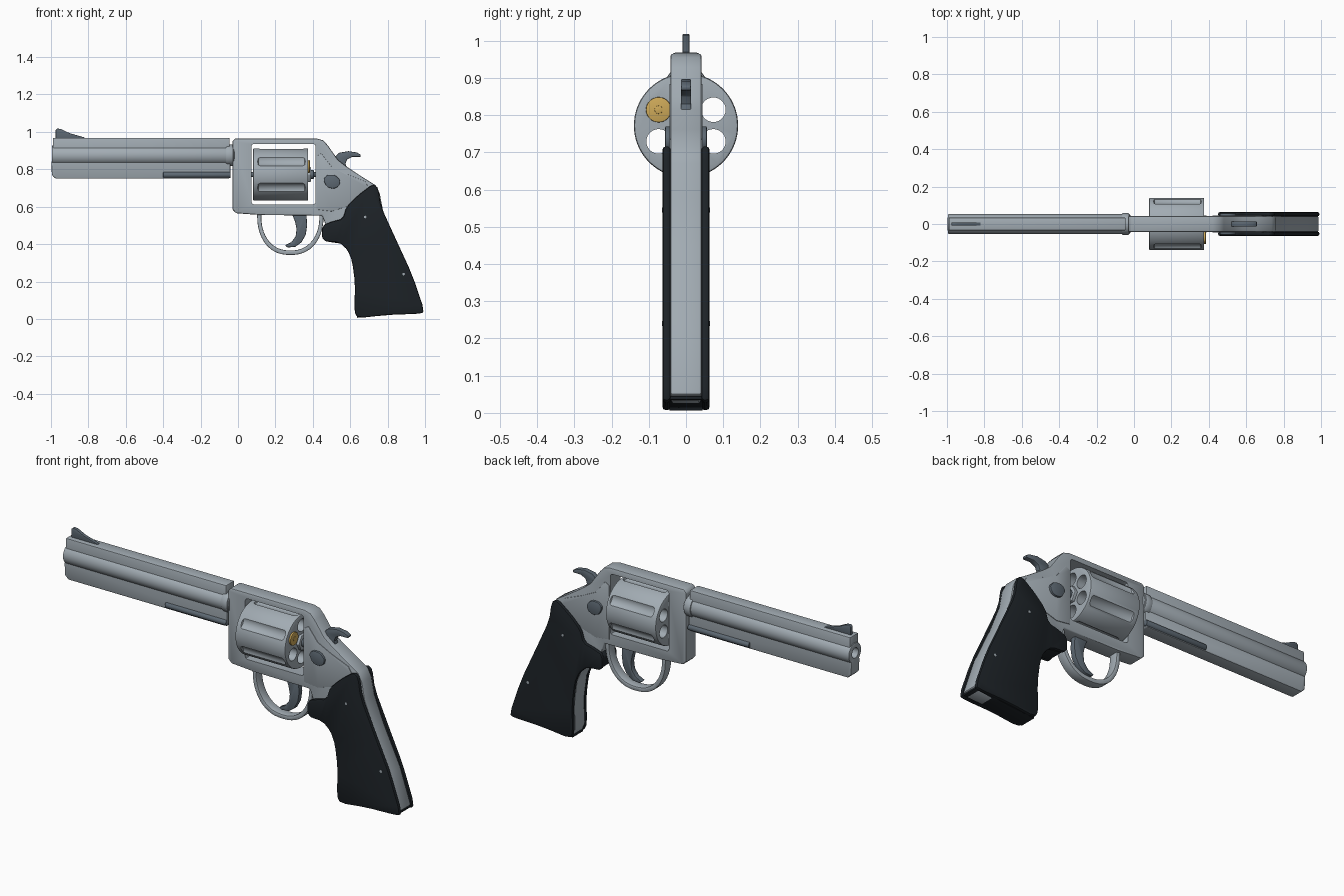
import bpy, bmesh, math
from mathutils import Vector, Matrix

if "Cube" in bpy.data.objects:
    bpy.data.objects.remove(bpy.data.objects["Cube"])


def material(name, rgb):
    m = bpy.data.materials.new(name)
    m.diffuse_color = (*rgb, 1)
    m.use_nodes = True
    m.node_tree.nodes["Principled BSDF"].inputs["Base Color"].default_value = m.diffuse_color
    return m


STEEL = material("steel", (0.36, 0.41, 0.45))
DARK = material("dark_steel", (0.11, 0.14, 0.17))
BLACK = material("grip_black", (0.012, 0.016, 0.02))
BRASS = material("brass", (0.62, 0.40, 0.10))


def activate(o):
    bpy.ops.object.select_all(action='DESELECT')
    o.select_set(True)
    bpy.context.view_layer.objects.active = o


def finish(name, bm, mat, bevel=0.0, segs=2):
    bmesh.ops.recalc_face_normals(bm, faces=bm.faces)
    me = bpy.data.meshes.new(name)
    bm.to_mesh(me)
    bm.free()
    o = bpy.data.objects.new(name, me)
    bpy.context.collection.objects.link(o)
    me.materials.append(mat)
    activate(o)
    if bevel:
        b = o.modifiers.new("bevel", 'BEVEL')
        b.width, b.segments, b.limit_method = bevel, segs, 'ANGLE'
        b.angle_limit = math.radians(40)
        bpy.ops.object.modifier_apply(modifier="bevel")
    bpy.ops.object.shade_smooth_by_angle(angle=math.radians(35))
    return o


def rounded(pts, times=1, cut=0.2):
    for _ in range(times):
        out = []
        for i, p in enumerate(pts):
            p, a, b = Vector(p), Vector(pts[i - 1]), Vector(pts[(i + 1) % len(pts)])
            out += [p.lerp(a, cut), p.lerp(b, cut)]
        pts = out
    return pts


def plate(name, pts, y0, y1, mat=STEEL, bevel=0.006, segs=2):
    """Side outline (x, z) extruded from y0 to y1."""
    bm = bmesh.new()
    f = bm.faces.new([bm.verts.new((x, y0, z)) for x, z in pts])
    r = bmesh.ops.extrude_face_region(bm, geom=[f])
    bmesh.ops.translate(bm, vec=(0, y1 - y0, 0),
                        verts=[v for v in r['geom'] if isinstance(v, bmesh.types.BMVert)])
    return finish(name, bm, mat, bevel, segs)


def rod(name, x0, x1, r, y, z, mat=STEEL, n=32, bevel=0.0, axis='X'):
    """Cylinder along x (or along y, when x0, x1 are y limits and y is x)."""
    bm = bmesh.new()
    rot = Matrix.Rotation(math.pi / 2, 4, 'Y' if axis == 'X' else 'X')
    mid = (x0 + x1) / 2
    loc = (mid, y, z) if axis == 'X' else (y, mid, z)
    bmesh.ops.create_cone(bm, cap_ends=True, segments=n, radius1=r, radius2=r,
                          depth=abs(x1 - x0), matrix=Matrix.Translation(loc) @ rot)
    return finish(name, bm, mat, bevel)


def cut(target, cutter, op='DIFFERENCE'):
    m = target.modifiers.new("cut", 'BOOLEAN')
    m.object, m.operation, m.solver = cutter, op, 'EXACT'
    activate(target)
    bpy.ops.object.modifier_apply(modifier="cut")
    bpy.data.objects.remove(cutter)
    bpy.ops.object.shade_smooth_by_angle(angle=math.radians(35))


def box(x0, x1, z0, z1):
    return [(x0, z0), (x1, z0), (x1, z1), (x0, z1)]


# Barrel: round tube with rib above and lug below
BZ = 0.875
barrel = rod("barrel", -0.995, -0.02, 0.053, 0, BZ, bevel=0.006)
rib = plate("rib", box(-0.99, -0.045, BZ, 0.968), -0.035, 0.035)
lug = plate("lug", [(-0.99, BZ), (-0.998, 0.83), (-0.995, 0.77), (-0.975, 0.75),
                    (-0.05, 0.75), (-0.04, 0.76), (-0.04, BZ)], -0.035, 0.035)
cut(barrel, rib, 'UNION')
cut(barrel, lug, 'UNION')
cut(barrel, rod("bore", -1.1, -0.6, 0.027, 0, BZ))
rod("barrel_collar", -0.065, -0.025, 0.058, 0, BZ, bevel=0.006)
for s in (-1, 1):
    rod("ejector_shroud", -0.4, -0.04, 0.016, s * 0.03, 0.77, DARK, 16, 0.003)
plate("front_sight", [(-0.975, 0.96), (-0.975, 1.01), (-0.965, 1.018), (-0.945, 1.015),
                      (-0.9, 0.993), (-0.82, 0.97), (-0.82, 0.96)], -0.009, 0.009, DARK, 0.002)

# Frame with grip spine, window cut through
frame = plate("frame", [(-0.03, 0.95), (-0.015, 0.965), (0.42, 0.965), (0.455, 0.955),
                        (0.48, 0.928), (0.535, 0.85), (0.58, 0.815), (0.66, 0.762),
                        (0.735, 0.715), (0.758, 0.67), (0.775, 0.58), (0.83, 0.44),
                        (0.925, 0.24), (0.988, 0.05), (0.96, 0.032), (0.64, 0.012),
                        (0.622, 0.05), (0.626, 0.19), (0.61, 0.31), (0.585, 0.37),
                        (0.53, 0.42), (0.48, 0.44), (0.47, 0.5), (0.45, 0.553),
                        (0.13, 0.555), (-0.01, 0.565), (-0.03, 0.585)], -0.042, 0.042, bevel=0.007)
cut(frame, plate("window", box(0.072, 0.415, 0.613, 0.935), -0.2, 0.2, bevel=0.012))

# Side plates and latches on both faces
side = [(0.42, 0.585), (0.42, 0.87), (0.445, 0.885), (0.5, 0.815), (0.58, 0.775),
        (0.68, 0.735), (0.70, 0.70), (0.58, 0.60), (0.5, 0.575)]
latch = [(0.455, 0.745), (0.475, 0.77), (0.52, 0.77), (0.548, 0.74), (0.54, 0.71),
         (0.51, 0.695), (0.475, 0.705)]
# Grip panels, screws
grip = [(0.45, 0.415), (0.45, 0.50), (0.50, 0.52), (0.56, 0.535), (0.58, 0.60),
        (0.64, 0.66), (0.722, 0.722), (0.75, 0.70), (0.765, 0.60), (0.84, 0.435),
        (0.93, 0.24), (1.0, 0.035), (0.96, 0.027), (0.80, 0.022), (0.64, 0.004),
        (0.622, 0.04), (0.626, 0.19), (0.61, 0.31), (0.585, 0.37), (0.54, 0.41)]
for s, tag in ((-1, "front"), (1, "back")):
    plate("side_plate_" + tag, side, s * 0.038, s * 0.045, bevel=0.002)
    plate("latch_" + tag, rounded(latch), s * 0.04, s * 0.056, DARK, 0.004)
    plate("grip_panel_" + tag, rounded(grip), s * 0.041, s * 0.063, BLACK, 0.008)
    for x, z in ((0.68, 0.545), (0.885, 0.24)):
        rod("grip_screw", s * 0.05, s * 0.065, 0.007, x, z, STEEL, 12, axis='Y')
# Front nub and butt joining the two panels
plate("grip_nub", rounded([(0.452, 0.417), (0.452, 0.50), (0.56, 0.525), (0.57, 0.40)]),
      -0.045, 0.045, BLACK)
plate("grip_butt", [(0.635, 0.006), (0.985, 0.036), (0.985, 0.045), (0.635, 0.03)],
      -0.045, 0.045, BLACK, 0.002)

# Cylinder with six chambers and six shallow flutes
CZ = 0.772
drum = rod("cylinder", 0.08, 0.375, 0.14, 0, CZ, n=72, bevel=0.007)
for i in range(6):
    a = math.radians(30 + 60 * i)
    c, s = math.cos(a), math.sin(a)
    cut(drum, rod("chamber", 0, 0.5, 0.033, 0.085 * c, CZ + 0.085 * s, n=28))
    cut(drum, rod("flute", 0.105, 0.36, 0.04, 0.168 * c, CZ + 0.168 * s, n=28, bevel=0.012))
rod("cylinder_pin", 0.06, 0.42, 0.014, 0, CZ, DARK, 16)
rod("ejector_star", 0.37, 0.39, 0.045, 0, CZ, STEEL, 6, 0.003)
rod("ratchet", 0.385, 0.405, 0.025, 0, CZ, DARK, 12, 0.003)

# Single brass round
ry, rz = -0.0736, CZ + 0.0425
rod("round_case", 0.14, 0.376, 0.031, ry, rz, BRASS, 28)
rod("round_rim", 0.374, 0.384, 0.034, ry, rz, BRASS, 28, 0.002)
rod("round_primer", 0.38, 0.386, 0.011, ry, rz, BRASS, 16, 0.001)

# Trigger guard: half loop strap
outer, inner = [], []
for i in range(29):
    a = math.pi * (1 + i / 28)
    c, s = math.cos(a), math.sin(a)
    e = math.copysign(abs(c) ** 0.85, c)
    outer.append((0.28 + 0.177 * e, 0.54 + 0.198 * s))
    inner.append((0.28 + 0.155 * e, 0.54 + 0.174 * s))
top = [(0.10, 0.57), (0.46, 0.57)]
guard = plate("trigger_guard", [top[0]] + outer + [top[1], (0.435, 0.57)] + inner[::-1]
              + [(0.125, 0.57)], -0.026, 0.026, bevel=0.005)

# Trigger and hammer
plate("trigger", [(0.285, 0.57), (0.365, 0.57), (0.37, 0.50), (0.362, 0.45), (0.34, 0.41),
                  (0.305, 0.385), (0.265, 0.382), (0.25, 0.393), (0.285, 0.41), (0.308, 0.44),
                  (0.313, 0.48), (0.305, 0.52)], -0.015, 0.015, DARK, 0.005)
plate("hammer", [(0.49, 0.80), (0.51, 0.86), (0.54, 0.888), (0.59, 0.897), (0.635, 0.89),
                 (0.657, 0.878), (0.655, 0.866), (0.61, 0.866), (0.583, 0.852),
                 (0.575, 0.83), (0.585, 0.80), (0.56, 0.78)], -0.014, 0.014, DARK, 0.004)
